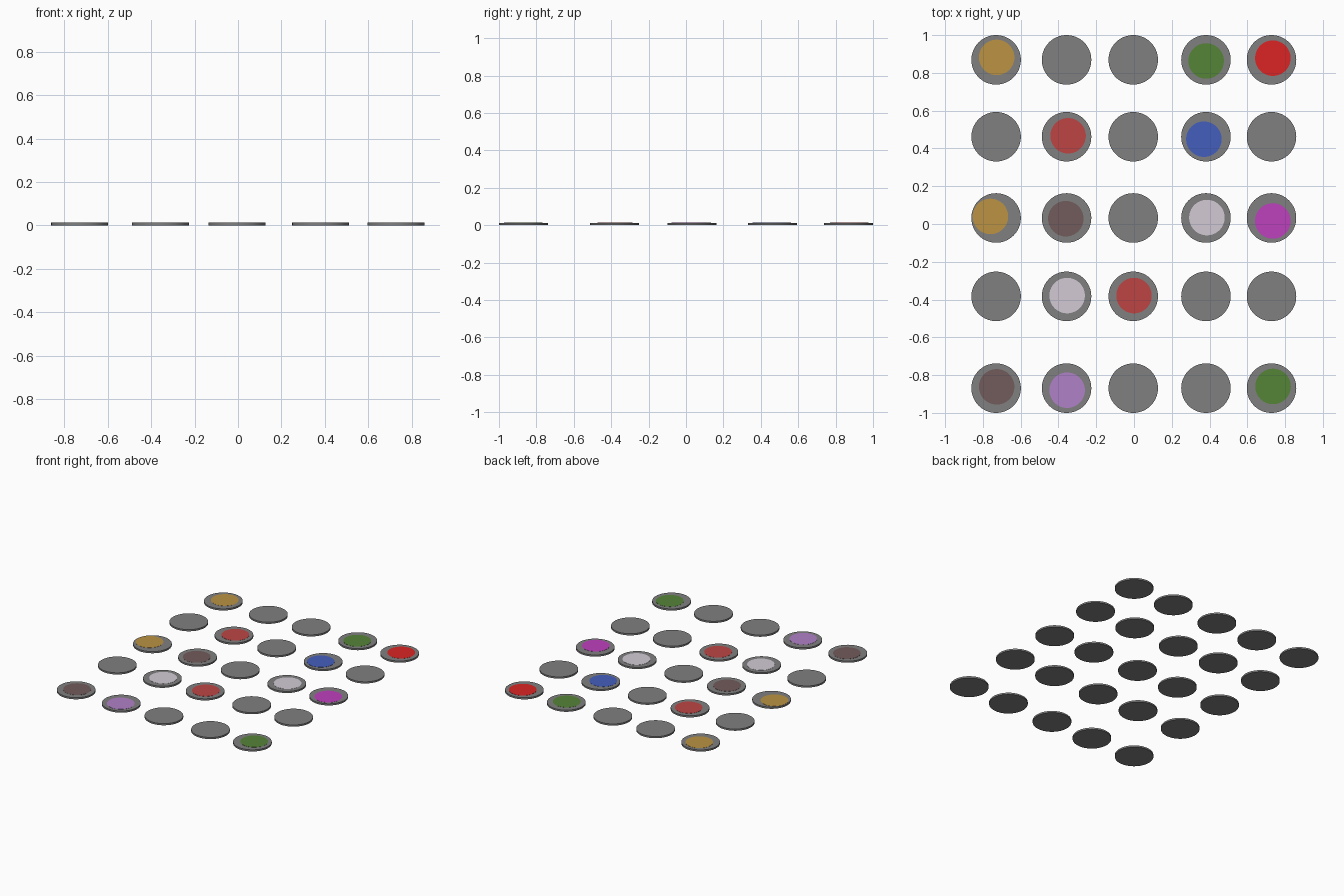
import bpy

if "Cube" in bpy.data.objects:
    bpy.data.objects.remove(bpy.data.objects["Cube"])

LIT = 0.93  # top faces appear slightly darker than their true colour


def material(name, hex_code):
    m = bpy.data.materials.new(name)
    rgb = []
    for i in (0, 2, 4):
        c = min(1.0, int(hex_code[i:i + 2], 16) / 255 / LIT)
        rgb.append(c / 12.92 if c <= 0.04045 else ((c + 0.055) / 1.055) ** 2.4)
    m.diffuse_color = (*rgb, 1)
    m.use_nodes = True
    m.node_tree.nodes["Principled BSDF"].inputs["Base Color"].default_value = m.diffuse_color
    return m


MATS = {n: material(n, h) for n, h in {
    "grey": "777777", "ochre": "ae883f", "green": "4f7a33",
    "bright_red": "cc2222", "soft_red": "b04040", "blue": "4058b0",
    "brown": "6a5555", "pale_lilac": "c4bcc6", "magenta": "b03cb0",
    "purple": "a478b8"}.items()}


def disc(name, x, y, z0, z1, radius, mat):
    bpy.ops.mesh.primitive_cylinder_add(vertices=64, radius=radius, depth=z1 - z0,
                                        location=(x, y, (z0 + z1) / 2))
    ob = bpy.context.object
    ob.name = name
    ob.data.materials.append(MATS[mat])
    bpy.ops.object.shade_smooth_by_angle()


# Grey base discs in a five by five layout
for r, y in enumerate((0.869, 0.462, 0.032, -0.383, -0.869)):
    for c, x in enumerate((-0.73, -0.357, -0.004, 0.381, 0.728)):
        disc(f"base_disc_{r}_{c}", x, y, 0, 0.0125, 0.131, "grey")

# Thin coloured spots lying on some of the bases
for x, y, col in [
        (-0.727, 0.882, "ochre"), (0.382, 0.863, "green"), (0.735, 0.878, "bright_red"),
        (-0.349, 0.467, "soft_red"), (0.37, 0.449, "blue"),
        (-0.76, 0.04, "ochre"), (-0.361, 0.028, "brown"),
        (0.386, 0.034, "pale_lilac"), (0.735, 0.016, "magenta"),
        (-0.354, -0.379, "pale_lilac"), (0.0, -0.379, "soft_red"),
        (-0.727, -0.862, "brown"), (-0.354, -0.88, "purple"), (0.736, -0.86, "green")]:
    disc(f"{col}_spot", x, y, 0.0115, 0.0135, 0.094, col)
